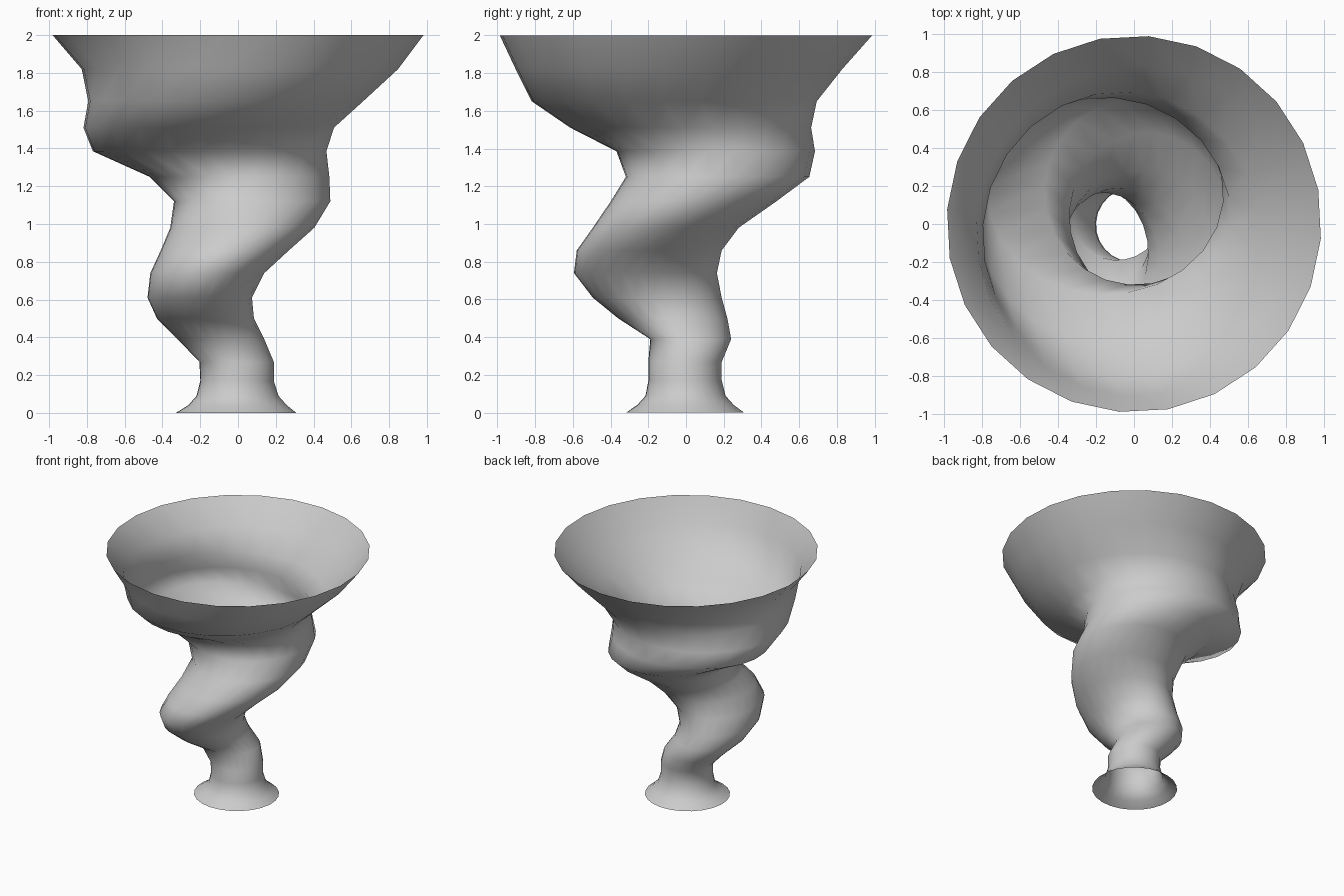
import bpy, bmesh, math

# Cross-sections of the spiralling shell: z, x min, x max, y min, y max
RINGS = [
    (0.00, -0.33, 0.31, -0.32, 0.31),
    (0.04, -0.265, 0.26, -0.26, 0.255),
    (0.09, -0.22, 0.215, -0.215, 0.21),
    (0.17, -0.20, 0.19, -0.20, 0.19),
    (0.27, -0.205, 0.19, -0.20, 0.19),
    (0.39, -0.32, 0.14, -0.19, 0.24),
    (0.50, -0.43, 0.085, -0.36, 0.22),
    (0.61, -0.48, 0.075, -0.495, 0.19),
    (0.74, -0.465, 0.14, -0.595, 0.165),
    (0.86, -0.41, 0.27, -0.58, 0.19),
    (0.98, -0.36, 0.405, -0.495, 0.28),
    (1.12, -0.34, 0.49, -0.40, 0.48),
    (1.25, -0.47, 0.485, -0.32, 0.655),
    (1.385, -0.77, 0.47, -0.37, 0.685),
    (1.51, -0.82, 0.51, -0.615, 0.665),
    (1.65, -0.795, 0.665, -0.82, 0.695),
    (1.82, -0.83, 0.85, -0.905, 0.83),
    (2.00, -0.985, 0.985, -0.99, 0.99),
]
SIDES = 24
PHASE = math.radians(-4.5)

# Open single-walled vessel lofted through the shifting rings
bm = bmesh.new()
loops = []
for z, x0, x1, y0, y1 in RINGS:
    cx, cy, rx, ry = (x0 + x1) / 2, (y0 + y1) / 2, (x1 - x0) / 2, (y1 - y0) / 2
    angles = [PHASE + math.tau * i / SIDES for i in range(SIDES)]
    loops.append([bm.verts.new((cx + rx * math.cos(a), cy + ry * math.sin(a), z))
                  for a in angles])
for low, high in zip(loops, loops[1:]):
    for i in range(SIDES):
        j = (i + 1) % SIDES
        face = bm.faces.new((low[i], low[j], high[j], high[i]))
        face.smooth = True

mesh = bpy.data.meshes.new("spiral_vase")
bm.to_mesh(mesh)
bm.free()
vase = bpy.data.objects.new("spiral_vase", mesh)
bpy.context.collection.objects.link(vase)
